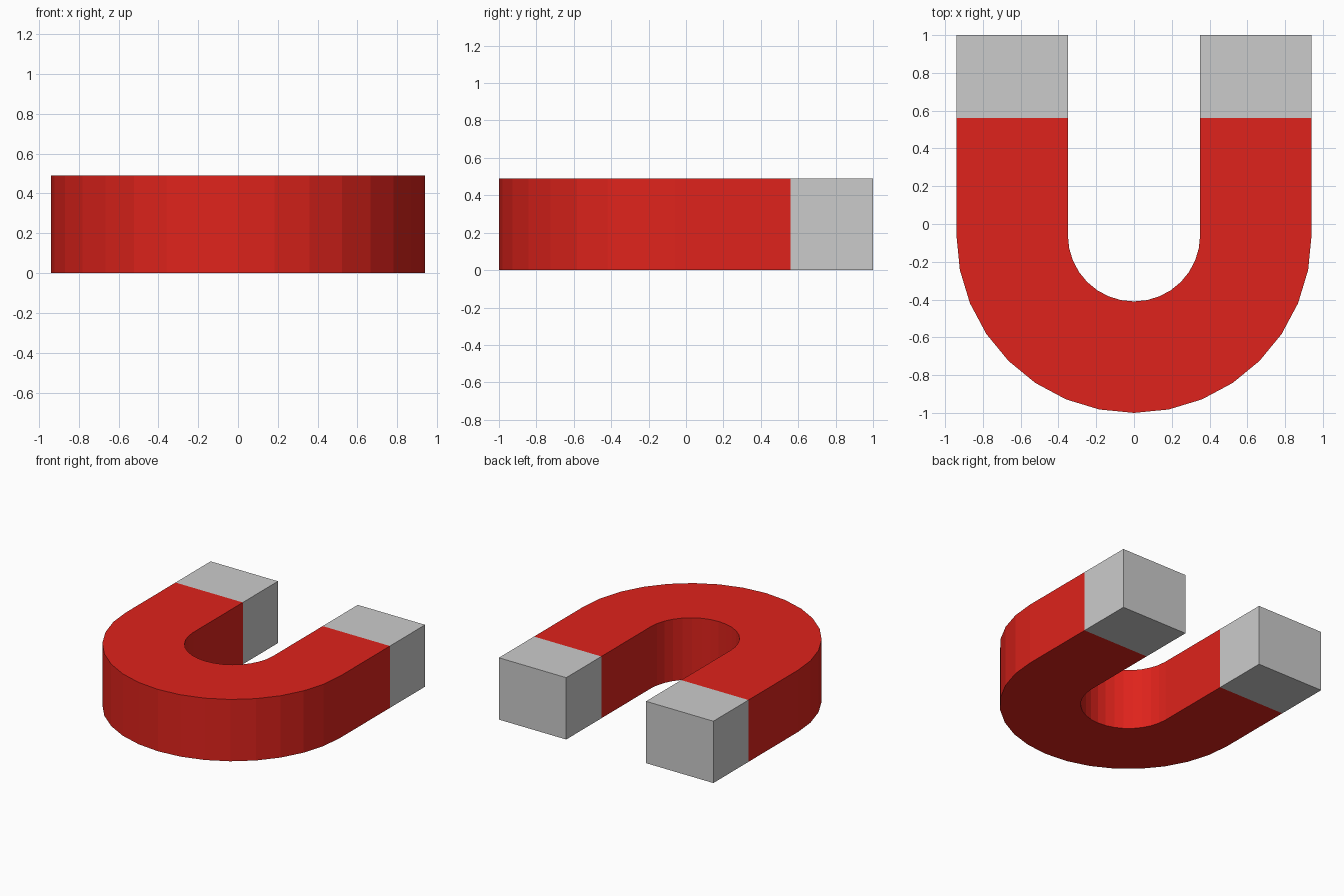
import bpy, bmesh, math

if "Cube" in bpy.data.objects:
    bpy.data.objects.remove(bpy.data.objects["Cube"])

OUTER, INNER = 0.94, 0.35      # bend radii
CENTRE_Y = -0.06               # centre of the bend
JOINT_Y, TIP_Y = 0.56, 1.0     # where the red ends, where the poles end
HEIGHT = 0.49
SEGMENTS = 16


def sweep(name, stations, end_cap=False):
    """Skin a bar through stations, each an (outer xy, inner xy) pair."""
    bm = bmesh.new()
    rings = []
    for (ox, oy), (ix, iy) in stations:
        corners = [(ox, oy, 0), (ox, oy, HEIGHT), (ix, iy, HEIGHT), (ix, iy, 0)]
        rings.append([bm.verts.new(c) for c in corners])
    for a, b in zip(rings, rings[1:]):
        for i in range(4):
            j = (i + 1) % 4
            bm.faces.new((a[i], a[j], b[j], b[i]))
    if end_cap:
        bm.faces.new(rings[-1])
    bmesh.ops.recalc_face_normals(bm, faces=bm.faces)
    # The open ends meet the neighbouring part: make sure faces point outward
    top = max(bm.faces, key=lambda f: f.calc_center_median().z)
    if top.normal.z < 0:
        bmesh.ops.reverse_faces(bm, faces=bm.faces)
    mesh = bpy.data.meshes.new(name)
    bm.to_mesh(mesh)
    bm.free()
    obj = bpy.data.objects.new(name, mesh)
    bpy.context.collection.objects.link(obj)
    return obj


def leg_station(side, y):
    return (side * OUTER, y), (side * INNER, y)


def bend_station(angle):
    c, s = math.cos(angle), math.sin(angle)
    return (OUTER * c, CENTRE_Y + OUTER * s), (INNER * c, CENTRE_Y + INNER * s)


# Red horseshoe body: left leg, half-circle bend, right leg
bend = [bend_station(math.pi * (1 + i / SEGMENTS)) for i in range(SEGMENTS + 1)]
body = sweep("magnet_body", [leg_station(-1, JOINT_Y)] + bend + [leg_station(1, JOINT_Y)])
red = bpy.data.materials.new("red_paint")
red.diffuse_color = (0.735, 0.0165, 0.0113, 1)
red.use_nodes = True
red.node_tree.nodes["Principled BSDF"].inputs["Base Color"].default_value = red.diffuse_color
body.data.materials.append(red)

# Bare grey pole tips
for side, label in ((-1, "left"), (1, "right")):
    sweep(f"{label}_pole_tip", [leg_station(side, JOINT_Y), leg_station(side, TIP_Y)],
          end_cap=True)
